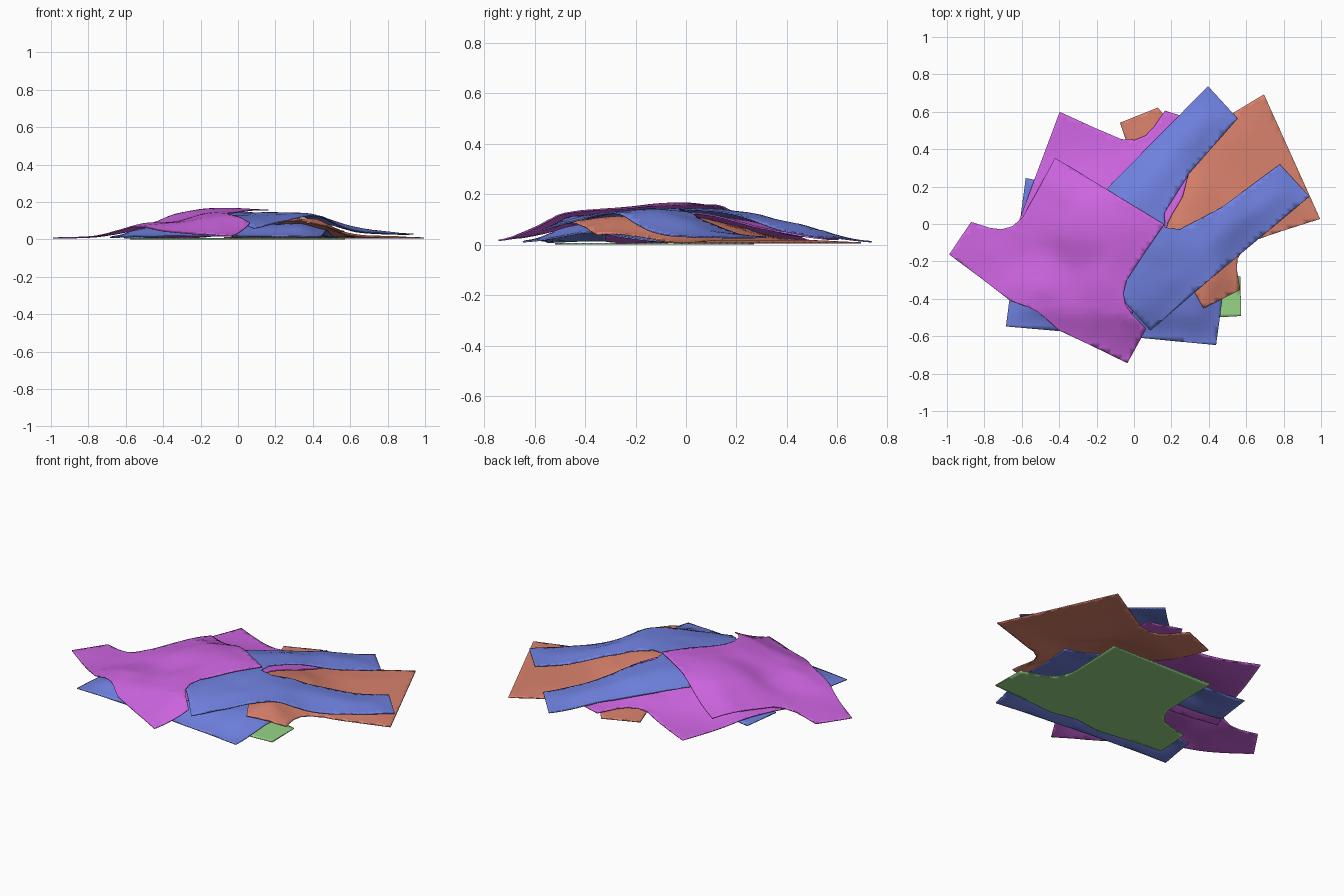
import bpy, bmesh, math
from mathutils import Vector, noise

if "Cube" in bpy.data.objects:
    bpy.data.objects.remove(bpy.data.objects["Cube"])

STEP, NX, NY = 0.03, 72, 60          # height map of the growing pile
X0, Y0 = -NX * STEP / 2, -NY * STEP / 2
GAP, THICK = 0.015, 0.006
pile = [[0.0] * (NY + 1) for _ in range(NX + 1)]

# Half outlines: x = sideways, y = along the garment
SHIRT = [(0, 0), (.335, 0), (.33, .2), (.33, .36), (.355, .43), (.4, .475), (.46, .5),
         (.565, .525), (.575, .735), (.35, .755), (.16, .775), (.1, .765), (.05, .755), (0, .75)]
TROUSERS = [(0, 0), (.35, 0), (.365, .4), (.4, 1.11), (.167, 1.11), (.125, .72), (.06, .48), (0, .43)]


def outline(half, origin, direction, hem, reach, length):
    """Mirror a half outline and place it on the floor plan."""
    d = Vector(direction).normalized()
    side = Vector((d.y, -d.x))
    half = [(x * (hem + (reach - hem) * min(1, y / .5)), y * length) for x, y in half]
    pts = half + [(-x, y) for x, y in reversed(half) if x > 0]
    return [Vector(origin) + side * x + d * y for x, y in pts]


def depth(x, y, poly):
    """Distance to the outline, positive inside, negative outside."""
    hit, best = False, 9.0
    for a, b in zip(poly, poly[1:] + poly[:1]):
        ex, ey = b.x - a.x, b.y - a.y
        if (a.y > y) != (b.y > y) and x < a.x + (y - a.y) * ex / ey:
            hit = not hit
        t = max(0, min(1, ((x - a.x) * ex + (y - a.y) * ey) / (ex * ex + ey * ey)))
        best = min(best, math.hypot(x - a.x - ex * t, y - a.y - ey * t))
    return best if hit else -best


def neighbourhood(g, func):
    out = [row[:] for row in g]
    for i in range(1, NX):
        for j in range(1, NY):
            out[i][j] = func([g[i + a][j + b] for a in (-1, 0, 1) for b in (-1, 0, 1)])
    return out


def drape():
    """Relax a sheet over the softened pile so it bridges steps."""
    base = neighbourhood(neighbourhood(pile, max), lambda v: sum(v) / 9)
    z = [row[:] for row in base]
    for _ in range(22):
        n = [row[:] for row in z]
        for i in range(1, NX):
            zl, zc, zr, p, o = z[i - 1], z[i], z[i + 1], base[i], n[i]
            for j in range(1, NY):
                v = (zl[j] + zr[j] + zc[j - 1] + zc[j + 1]) * 0.25
                o[j] = v if v > p[j] else p[j]
        z = n
    return z


def sample(z, x, y):
    u = min(max((x - X0) / STEP, 0), NX - 0.001)
    v = min(max((y - Y0) / STEP, 0), NY - 0.001)
    i, j = int(u), int(v)
    u, v = u - i, v - j
    return ((z[i][j] * (1 - v) + z[i][j + 1] * v) * (1 - u)
            + (z[i + 1][j] * (1 - v) + z[i + 1][j + 1] * v) * u)


def garment(name, half, origin, direction, mat, seed, puff, hem=1.0, reach=1.0, length=1.0):
    poly = outline(half, origin, direction, hem, reach, length)
    z = drape()
    top = [row[:] for row in z]
    # Puffed middle with soft wrinkles where the cloth is off the floor
    for i in range(NX + 1):
        for j in range(NY + 1):
            d = depth(X0 + i * STEP, Y0 + j * STEP, poly)
            t = max(0, min(1, d / 0.15))
            w = max(0, noise.noise(Vector((i * .16, j * .16, seed * 7.3))))
            top[i][j] += puff * t * t * (3 - 2 * t) * min(1, .3 + z[i][j] / .04 + (seed == 0))
            top[i][j] += 0.012 * w * min(1, z[i][j] / 0.03)
            if d > -0.01:
                pile[i][j] = max(pile[i][j], top[i][j] + GAP)
    if seed == 0:
        top = z                       # lowest sheet lies flat on the floor

    # Flat pattern cut into a fine grid, then laid on the pile
    bm = bmesh.new()
    bm.faces.new([bm.verts.new((p.x, p.y, 0)) for p in poly])
    bm.normal_update()
    bmesh.ops.triangulate(bm, faces=bm.faces[:], ngon_method='EAR_CLIP')
    for axis, start, count in (((1, 0, 0), X0, NX), ((0, 1, 0), Y0, NY)):
        for k in range(count + 1):
            bmesh.ops.bisect_plane(bm, geom=bm.verts[:] + bm.edges[:] + bm.faces[:],
                                   plane_co=Vector(axis) * (start + k * STEP), plane_no=axis)
    bmesh.ops.remove_doubles(bm, verts=bm.verts[:], dist=0.0005)
    bm.normal_update()
    for f in bm.faces:
        if f.normal.z < 0:
            f.normal_flip()
    for v in bm.verts:
        v.co.z = sample(top, v.co.x, v.co.y) + 0.005 * (seed > 0)
    me = bpy.data.meshes.new(name)
    bm.to_mesh(me)
    bm.free()
    ob = bpy.data.objects.new(name, me)
    bpy.context.collection.objects.link(ob)
    me.materials.append(mat)
    m = ob.modifiers.new("cloth_thickness", 'SOLIDIFY')
    m.thickness, m.offset = THICK, 1
    bpy.context.view_layer.objects.active = ob
    ob.select_set(True)
    bpy.ops.object.shade_smooth_by_angle(angle=math.radians(40))
    ob.select_set(False)


def colour(name, rgb):
    m = bpy.data.materials.new(name)
    m.diffuse_color = (*rgb, 1)
    m.use_nodes = True
    m.node_tree.nodes["Principled BSDF"].inputs["Base Color"].default_value = m.diffuse_color
    return m


green = colour("green_cloth", (.31, .66, .24))
blue = colour("blue_cloth", (.16, .22, .74))
orange = colour("orange_cloth", (.7, .22, .15))
purple = colour("purple_cloth", (.62, .13, .76))

# Clothes from the floor upwards: hem or waist middle, then direction
garment("bottom_green_shirt", SHIRT, (.02, .26), (-.03, -1), green, 0, .032)
garment("bottom_blue_trousers", TROUSERS, (.485, -.30), (-1.125, .15), blue, 1, .024, 1, 1, 1.015)
garment("orange_shirt", SHIRT, (.845, .36), (-.91, -.41), orange, 2, .026, 1.09, .945, 1.04)
garment("lower_purple_shirt", SHIRT, (-.52, .27), (.94, -.35), purple, 3, .010, 1.05, .98)
garment("upper_blue_trousers", TROUSERS, (-.15, -.31), (.82, .755), blue, 4, .014)
garment("top_purple_shirt", SHIRT, (-.13, .175), (-.52, -.855), purple, 5, .010, 1.02, .97)
